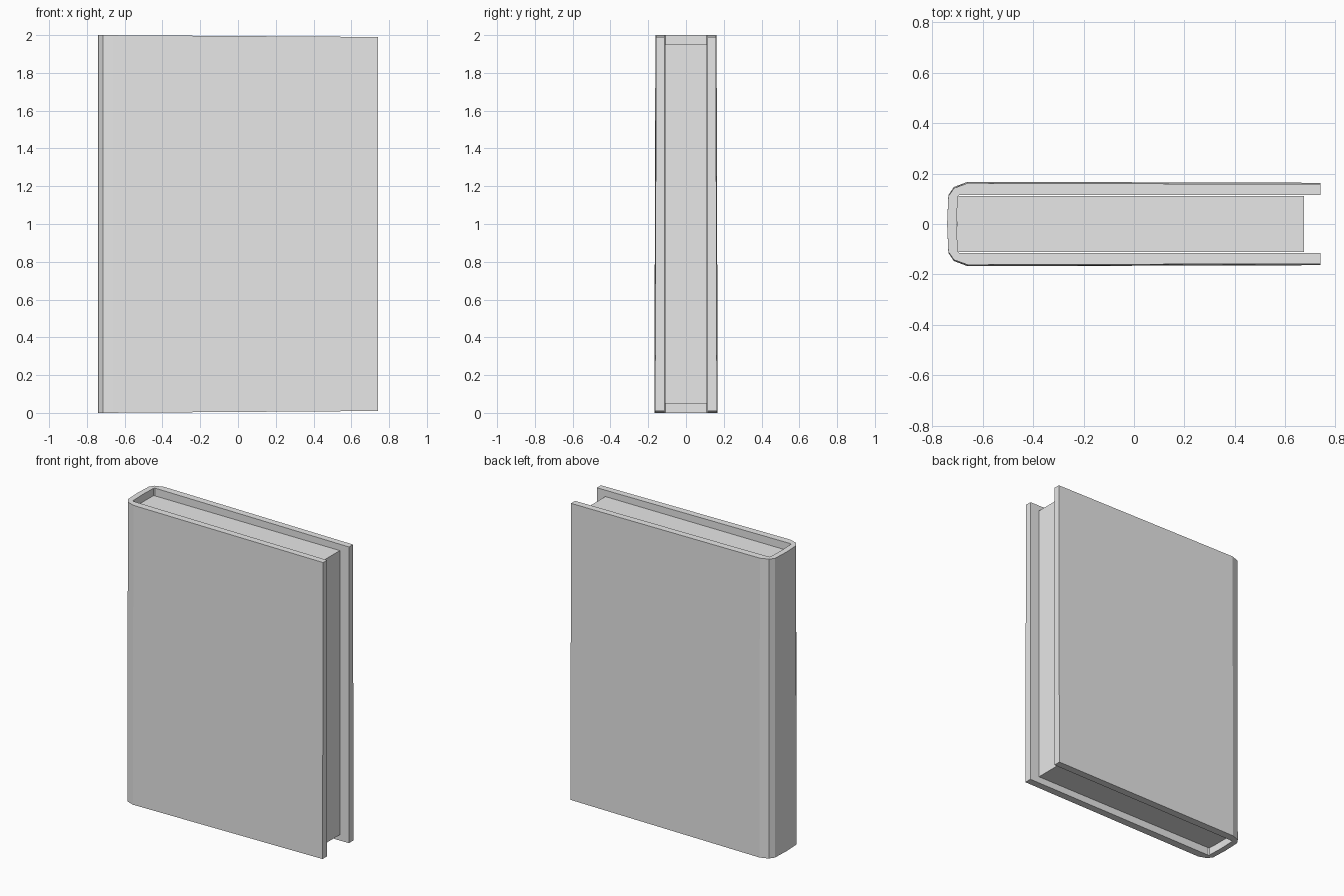
import bpy
import bmesh

if "Cube" in bpy.data.objects:
    bpy.data.objects.remove(bpy.data.objects["Cube"], do_unlink=True)

HEIGHT = 2.0

# One plain grey for the whole book
grey = bpy.data.materials.new("plain_grey")
grey.use_nodes = True
grey.diffuse_color = (0.8, 0.8, 0.8, 1)
grey.node_tree.nodes["Principled BSDF"].inputs["Base Color"].default_value = (0.8, 0.8, 0.8, 1)


def finish(name, bm):
    bmesh.ops.recalc_face_normals(bm, faces=bm.faces)
    mesh = bpy.data.meshes.new(name)
    bm.to_mesh(mesh)
    bm.free()
    mesh.materials.append(grey)
    obj = bpy.data.objects.new(name, mesh)
    bpy.context.collection.objects.link(obj)
    return obj


def box(name, x, y, z):
    bm = bmesh.new()
    bmesh.ops.create_cube(bm, size=1)
    for v in bm.verts:
        v.co = [r[0] if c < 0 else r[1] for c, r in zip(v.co, (x, y, z))]
    return finish(name, bm)


def mirrored(half):
    return half + [(x, -y) for x, y in reversed(half[:-1])]


# Cover: a wrapped U-shaped board, from the back free edge round the spine
outer = mirrored([(0.74, 0.158), (-0.66, 0.162), (-0.715, 0.142), (-0.737, 0.11), (-0.742, 0)])
inner = mirrored([(0.74, 0.115), (-0.66, 0.115), (-0.694, 0.115), (-0.70, 0.108), (-0.704, 0)])

bm = bmesh.new()


def ring(points, top, flare):
    verts = []
    for x, y in points:
        # Boards are a touch shorter at the free edge and flare at the foot
        trim = 0.01 * (x + 0.742) / 1.482
        z = HEIGHT - trim if top else trim
        verts.append(bm.verts.new((x, y * flare, z)))
    return verts


loops = [ring(outer, False, 1.035), ring(outer, True, 1.0),
         ring(inner, True, 1.0), ring(inner, False, 1.0)]
for a, b in zip(loops, loops[1:] + loops[:1]):
    for i in range(len(outer) - 1):
        bm.faces.new((a[i], a[i + 1], b[i + 1], b[i]))
for end in (0, -1):
    bm.faces.new([loop[end] for loop in loops])
finish("cover", bm)

# Page block, set back from the cover edges
box("pages", (-0.702, 0.675), (-0.111, 0.111), (0.05, 1.95))
